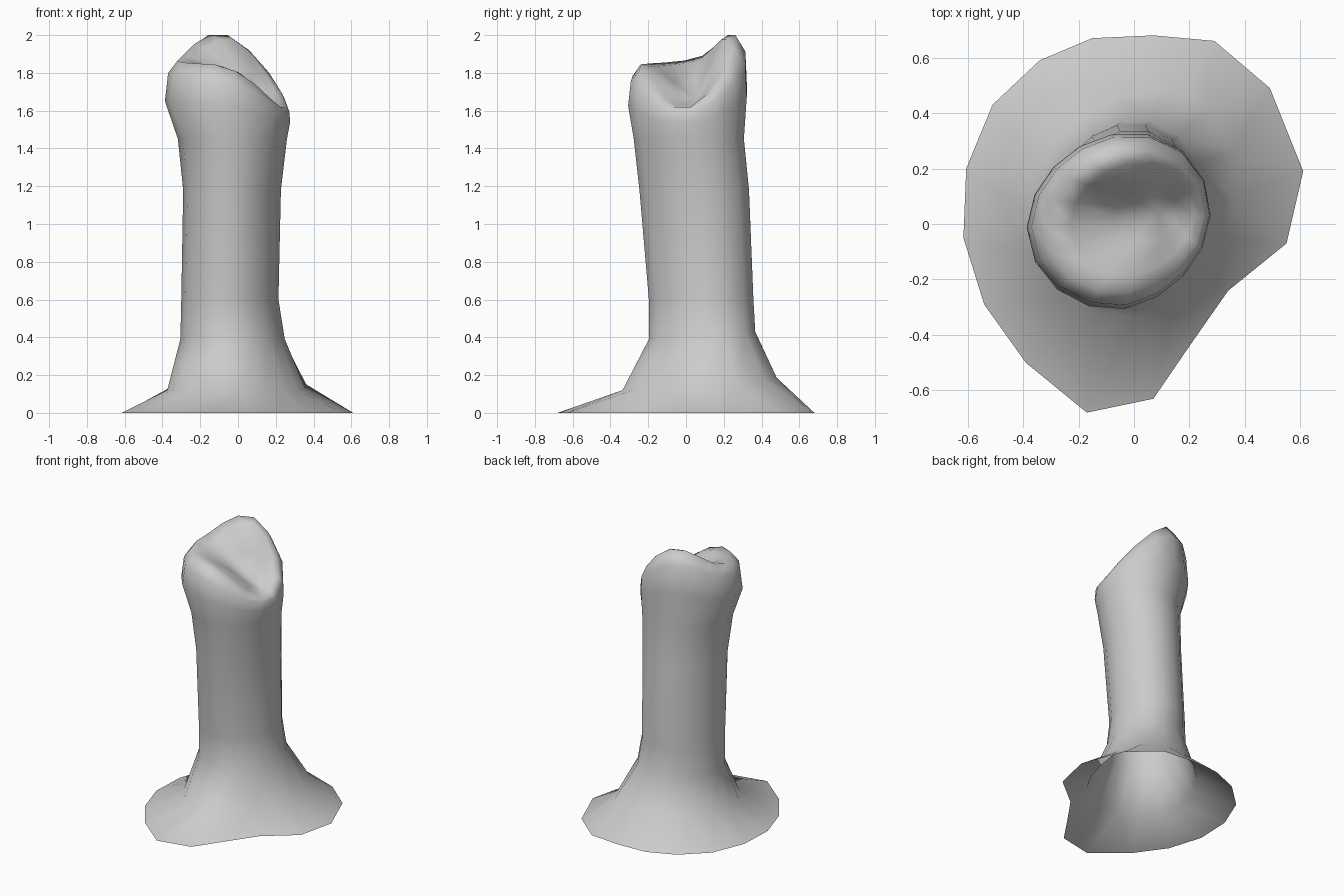
import bpy, bmesh
from math import cos, sin, radians

if "Cube" in bpy.data.objects:
    bpy.data.objects.remove(bpy.data.objects["Cube"])

SIDES = 16
ANGLES = [radians(4 + i * 360 / SIDES) for i in range(SIDES)]

# irregular foot outline on the ground
FOOT = [(0.61, 0.19), (0.49, 0.49), (0.29, 0.66), (0.07, 0.68),
        (-0.15, 0.67), (-0.34, 0.59), (-0.51, 0.43), (-0.605, 0.20),
        (-0.615, -0.05), (-0.54, -0.29), (-0.39, -0.50), (-0.17, -0.68),
        (0.07, -0.63), (0.20, -0.44), (0.34, -0.24), (0.55, -0.07)]

# trunk rings: x min, x max, y min, y max, z at front, z at back, back-right bulge
TRUNK = [(-0.375, 0.345, -0.34, 0.46, 0.12, 0.19, 0.06),
         (-0.305, 0.245, -0.20, 0.37, 0.39, 0.43, 0),
         (-0.30, 0.212, -0.20, 0.36, 0.60, 0.60, 0),
         (-0.29, 0.225, -0.25, 0.337, 1.18, 1.18, 0),
         (-0.318, 0.257, -0.28, 0.31, 1.45, 1.45, 0)]

# height of the slanted lip around the top
LIP = [1.62, 1.69, 1.80, 1.92, 2.00, 2.00, 1.95, 1.89,
       1.865, 1.855, 1.85, 1.845, 1.81, 1.745, 1.67, 1.62]
LOW = (0.09, 0.05, 1.66)   # lowest point of the hollow
SKEW = 0.02                # stretches the section towards back right

bm = bmesh.new()


def ring(x0, x1, y0, y1, heights, bulge=0):
    cx, cy, rx, ry = (x0 + x1) / 2, (y0 + y1) / 2, (x1 - x0) / 2, (y1 - y0) / 2
    verts = []
    for a, h in zip(ANGLES, heights):
        k = bulge * max(0, cos(a - radians(45))) ** 6
        k += SKEW * sin(2 * a) * (0.3 if cos(a) + sin(a) < -1 else 1)
        verts.append(bm.verts.new((cx + (rx + k) * cos(a), cy + (ry + k) * sin(a), h)))
    return verts


rings = [[bm.verts.new((x, y, 0)) for x, y in FOOT]]
for x0, x1, y0, y1, zf, zb, bulge in TRUNK:
    rings.append(ring(x0, x1, y0, y1,
                      [zf + (zb - zf) * max(0, sin(a)) for a in ANGLES], bulge))

# swollen head and rounded lip
rings.append(ring(-0.387, 0.274, -0.31, 0.327, [1.54 + (h - 1.62) * 0.45 for h in LIP]))
rings.append(ring(-0.37, 0.27, -0.296, 0.318, [h - 0.02 - (h - 1.58) * 0.16 for h in LIP]))
rings.append(ring(-0.32, 0.25, -0.25, 0.265, LIP))

# hollow sloping down to its lowest point
lip_ring = rings[-1]
for t, drop in ((0.22, 0.07), (0.60, 0.52)):
    rings.append([bm.verts.new((v.co.x + (LOW[0] - v.co.x) * t,
                                v.co.y + (LOW[1] - v.co.y) * t,
                                v.co.z + (LOW[2] - v.co.z) * drop)) for v in lip_ring])

for lower, upper in zip(rings, rings[1:]):
    for i in range(SIDES):
        j = (i + 1) % SIDES
        bm.faces.new((lower[i], lower[j], upper[j], upper[i]))
low = bm.verts.new(LOW)
for i in range(SIDES):
    bm.faces.new((rings[-1][i], rings[-1][(i + 1) % SIDES], low))

for f in bm.faces:
    f.smooth = True
mesh = bpy.data.meshes.new("stump")
bm.to_mesh(mesh)
bm.free()
stump = bpy.data.objects.new("stump", mesh)
bpy.context.collection.objects.link(stump)
